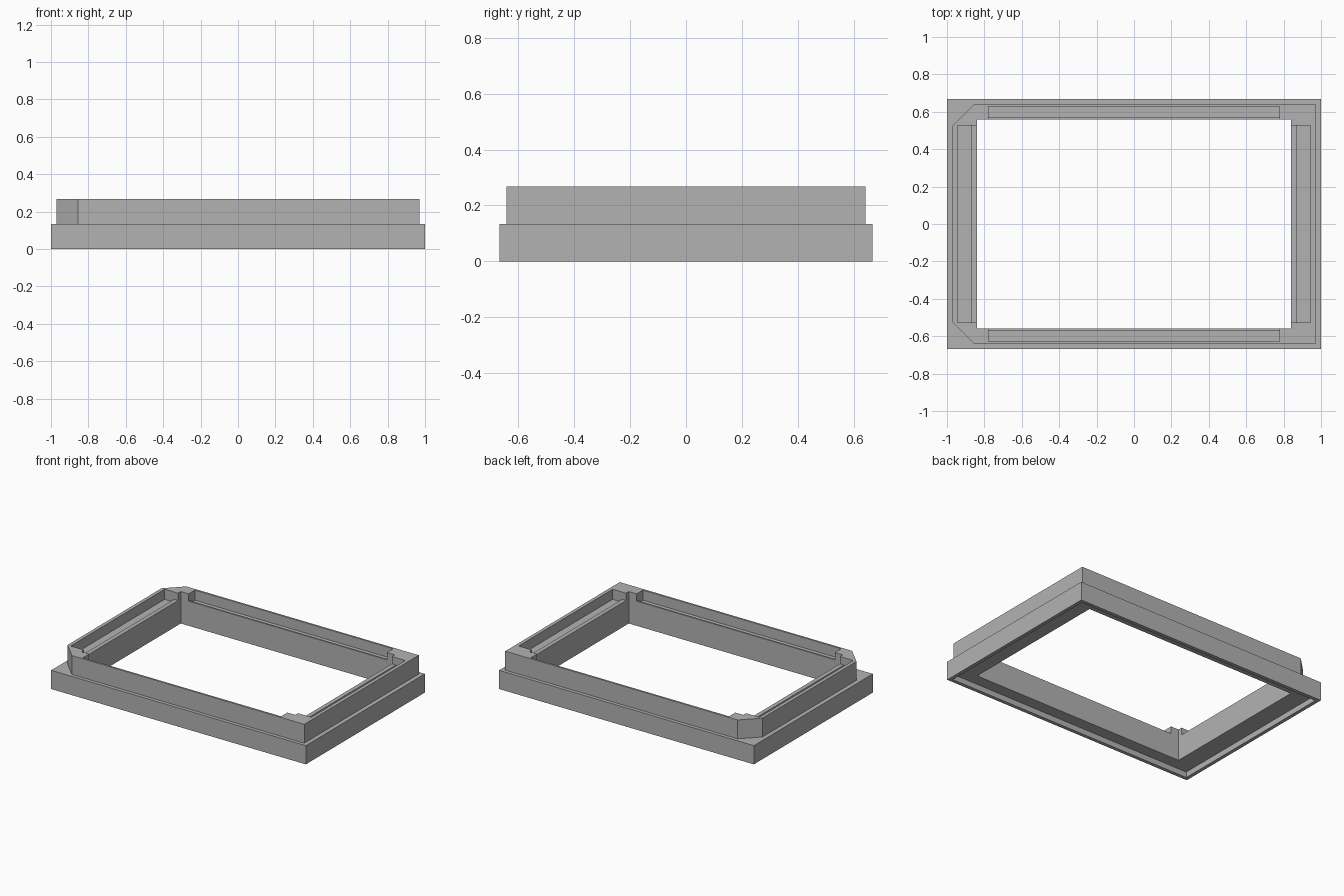
import bpy
import bmesh

if "Cube" in bpy.data.objects:
    bpy.data.objects.remove(bpy.data.objects["Cube"], do_unlink=True)

# Overall sizes
FLANGE_X, FLANGE_Y, FLANGE_TOP = 1.0, 0.667, 0.133
RIM_X, RIM_Y, RIM_TOP = 0.97, 0.642, 0.267
OPEN_X, OPEN_Y = 0.84, 0.558
CHAMFER = 0.115
LIP_Z, GROOVE_Z = 0.215, 0.195
RECESS_DEPTH, RECESS_EDGE = 0.04, 0.025
ABOVE = 0.4

grey = bpy.data.materials.new("plain_grey")
grey.use_nodes = True
colour = (0.45, 0.45, 0.45, 1)
grey.diffuse_color = colour
grey.node_tree.nodes["Principled BSDF"].inputs["Base Color"].default_value = colour


def prism(name, outline, z0, z1):
    """Extrude a counter-clockwise outline from z0 to z1."""
    bm = bmesh.new()
    face = bm.faces.new([bm.verts.new((x, y, z0)) for x, y in outline])
    top = bmesh.ops.extrude_face_region(bm, geom=[face])["geom"]
    moved = [v for v in top if isinstance(v, bmesh.types.BMVert)]
    bmesh.ops.translate(bm, verts=moved, vec=(0, 0, z1 - z0))
    bmesh.ops.recalc_face_normals(bm, faces=bm.faces)
    mesh = bpy.data.meshes.new(name)
    bm.to_mesh(mesh)
    bm.free()
    mesh.materials.append(grey)
    obj = bpy.data.objects.new(name, mesh)
    bpy.context.scene.collection.objects.link(obj)
    return obj


def box(name, x0, x1, y0, y1, z0, z1):
    x0, x1 = sorted((x0, x1))
    y0, y1 = sorted((y0, y1))
    return prism(name, [(x0, y0), (x1, y0), (x1, y1), (x0, y1)], z0, z1)


def combine(target, tool, operation):
    """Apply a boolean and remove the tool object."""
    mod = target.modifiers.new("shape", "BOOLEAN")
    mod.operation, mod.object, mod.solver = operation, tool, "EXACT"
    bpy.context.view_layer.update()
    graph = bpy.context.evaluated_depsgraph_get()
    mesh = bpy.data.meshes.new_from_object(target.evaluated_get(graph))
    target.modifiers.clear()
    target.data = mesh
    bpy.data.objects.remove(tool, do_unlink=True)


# Wide lower flange joined to the upper rim, whose two corners are chamfered
frame = box("frame", -FLANGE_X, FLANGE_X, -FLANGE_Y, FLANGE_Y, 0, FLANGE_TOP)
cx, cy = RIM_X - CHAMFER, RIM_Y - CHAMFER
rim = prism("upper_rim", [(-cx, -RIM_Y), (RIM_X, -RIM_Y), (RIM_X, RIM_Y),
                          (-cx, RIM_Y), (-RIM_X, cy), (-RIM_X, -cy)],
            FLANGE_TOP / 2, RIM_TOP)
combine(frame, rim, "UNION")

# Central opening and shallow recess under the flange
combine(frame, box("opening", -OPEN_X, OPEN_X, -OPEN_Y, OPEN_Y, -1, 1), "DIFFERENCE")
rx, ry = FLANGE_X - RECESS_EDGE, FLANGE_Y - RECESS_EDGE
combine(frame, box("recess", -rx, rx, -ry, ry, -1, RECESS_DEPTH), "DIFFERENCE")

# Lowered inner lip and groove along each side, leaving corner posts
for s in (-1, 1):
    for inner_x, inner_y, floor in ((0.7, 0.45, LIP_Z), (0.87, 0.57, GROOVE_Z)):
        combine(frame, box("short_cut", s * inner_x, s * 0.945, -0.527, 0.527,
                           floor, ABOVE), "DIFFERENCE")
        combine(frame, box("long_cut", -0.778, 0.778, s * inner_y, s * 0.628,
                           floor, ABOVE), "DIFFERENCE")
